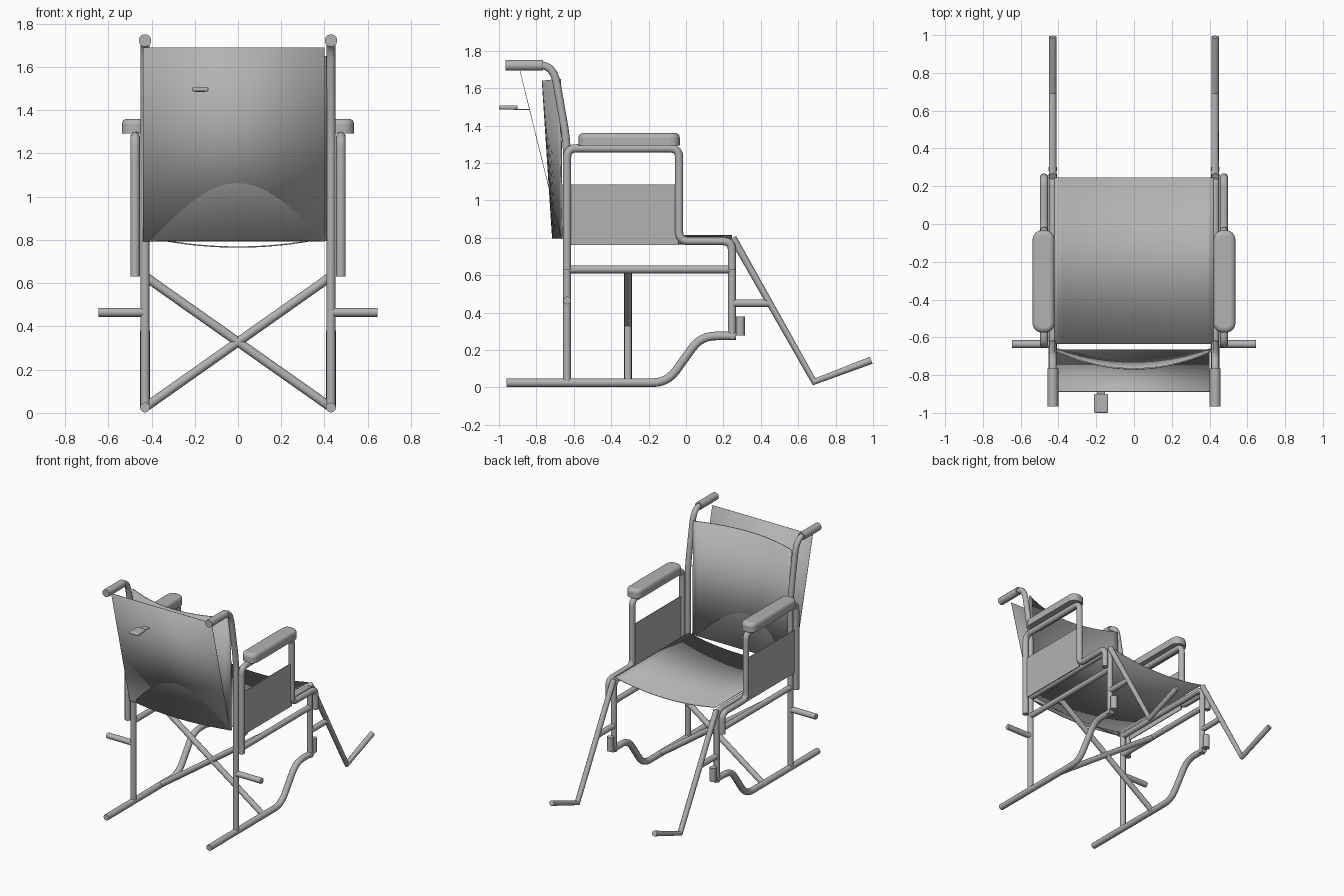
import bpy
import bmesh
from math import radians
from mathutils import Vector

cube = bpy.data.objects.get("Cube")
if cube:
    bpy.data.objects.remove(cube, do_unlink=True)

# One grey for everything
GREY = (0.45, 0.45, 0.45, 1.0)
grey = bpy.data.materials.new("plain_grey")
grey.use_nodes = True
grey.diffuse_color = GREY
grey.node_tree.nodes["Principled BSDF"].inputs["Base Color"].default_value = GREY

SIDES = (("left", 1), ("right", -1))
FRAME_X, ARM_X = 0.43, 0.476
BACK_Y, FRONT_Y = -0.636, 0.246
TUBE = 0.021


def finish(obj, smooth=True):
    obj.data.materials.clear()
    obj.data.materials.append(grey)
    bpy.ops.object.select_all(action="DESELECT")
    obj.select_set(True)
    bpy.context.view_layer.objects.active = obj
    if obj.type == "CURVE":
        bpy.ops.object.convert(target="MESH")
        obj = bpy.context.object
    if smooth:
        bpy.ops.object.shade_smooth_by_angle(angle=radians(40))
    return obj


def rounded(points, bend, steps=6):
    """Replace each inner corner by a short curve."""
    pts = [Vector(p) for p in points]
    path = [pts[0]]
    for a, b, c in zip(pts, pts[1:], pts[2:]):
        if bend == 0:
            path.append(b)
            continue
        start = b + (a - b).normalized() * min(bend, (a - b).length * 0.49)
        end = b + (c - b).normalized() * min(bend, (c - b).length * 0.49)
        for i in range(steps + 1):
            t = i / steps
            path.append(start * (1 - t) ** 2 + b * 2 * t * (1 - t) + end * t * t)
    return path + [pts[-1]]


def tube(name, points, radius=TUBE, bend=0.0):
    path = rounded(points, bend)
    curve = bpy.data.curves.new(name, "CURVE")
    curve.dimensions = "3D"
    curve.bevel_depth = radius
    curve.bevel_resolution = 4
    curve.use_fill_caps = True
    spline = curve.splines.new("POLY")
    spline.points.add(len(path) - 1)
    for point, co in zip(spline.points, path):
        point.co = (*co, 1)
    obj = bpy.data.objects.new(name, curve)
    bpy.context.collection.objects.link(obj)
    return finish(obj)


def side_tube(name, x, yz, radius=TUBE, bend=0.0):
    """The same tube on both sides, drawn in the y-z plane."""
    for side, s in SIDES:
        tube(f"{side}_{name}", [(s * x, y, z) for y, z in yz], radius, bend)


def sheet(name, func, thickness, columns=24):
    """Fabric between two edges; func(u, v) with u across and v along."""
    bm = bmesh.new()
    rows = [[bm.verts.new(func(2 * i / columns - 1, v)) for i in range(columns + 1)]
            for v in (0, 1)]
    for i in range(columns):
        bm.faces.new((rows[0][i], rows[0][i + 1], rows[1][i + 1], rows[1][i]))
    mesh = bpy.data.meshes.new(name)
    bm.to_mesh(mesh)
    bm.free()
    obj = bpy.data.objects.new(name, mesh)
    bpy.context.collection.objects.link(obj)
    solid = obj.modifiers.new("thickness", "SOLIDIFY")
    solid.thickness = thickness
    solid.offset = 0
    return finish(obj)


def box(name, low, high, bevel=0.0):
    low, high = Vector(low), Vector(high)
    bpy.ops.mesh.primitive_cube_add(size=1, location=(low + high) / 2)
    obj = bpy.context.object
    obj.name = name
    obj.scale = high - low
    bpy.ops.object.transform_apply(location=False, rotation=False, scale=True)
    if bevel:
        mod = obj.modifiers.new("rounding", "BEVEL")
        mod.width = bevel
        mod.segments = 3
    return finish(obj)


# Base rail rising to the front post, which bends back as the seat rail
side_tube("base_rail", FRAME_X,
          [(-0.96, 0.025), (-0.1, 0.025), (0.08, 0.275), (FRONT_Y + 0.02, 0.275)],
          0.023, 0.08)
side_tube("seat_rail", FRAME_X,
          [(FRONT_Y, 0.255), (FRONT_Y, 0.785), (BACK_Y, 0.785)], TUBE, 0.05)
side_tube("lower_rail", FRAME_X, [(BACK_Y, 0.631), (FRONT_Y, 0.631)])

# Back upright leaning into the push handle
side_tube("back_upright", FRAME_X,
          [(BACK_Y, 0.025), (BACK_Y, 1.31), (-0.708, 1.722), (-0.85, 1.722)], TUBE, 0.1)
side_tube("handle_grip", FRAME_X, [(-0.965, 1.722), (-0.765, 1.722)], 0.029)

# Arm frame stepping down beside the seat
side_tube("arm_frame", ARM_X,
          [(BACK_Y, 0.63), (BACK_Y, 1.278), (-0.037, 1.278), (-0.037, 0.782),
           (FRONT_Y, 0.782), (FRONT_Y, 0.63)], 0.022, 0.05)

# Leg rest with its foot bar, brace and catch
side_tube("leg_rest", FRAME_X, [(0.25, 0.8), (0.685, 0.03), (0.99, 0.145)], 0.02)
side_tube("leg_brace", FRAME_X, [(FRONT_Y, 0.45), (0.445, 0.45)])
side_tube("leg_catch", FRAME_X, [(0.291, 0.277), (0.291, 0.38)], 0.024)

for side, s in SIDES:
    # Folding cross brace, axle stub
    tube(f"{side}_cross_brace",
         [(s * FRAME_X, -0.31, 0.025), (-s * FRAME_X, -0.31, 0.631)])
    tube(f"{side}_axle_stub",
         [(s * FRAME_X, BACK_Y, 0.465), (s * 0.645, BACK_Y, 0.465)])
    # Side panel
    box(f"{side}_side_panel", (s * ARM_X - 0.003, -0.63, 0.76),
        (s * ARM_X + 0.003, -0.04, 1.085))
    # Arm pad with round ends and softened top
    pad = box(f"{side}_arm_pad", (s * 0.479 - 0.058, -0.575, 1.293),
              (s * 0.479 + 0.058, -0.033, 1.36))
    pad.modifiers.clear()
    bm = bmesh.new()
    bm.from_mesh(pad.data)
    upright = [e for e in bm.edges
               if abs(e.verts[0].co.z - e.verts[1].co.z) > 0.01]
    bmesh.ops.bevel(bm, geom=upright, offset=0.05, segments=6, profile=0.5,
                    affect="EDGES")
    top = max(v.co.z for v in bm.verts)
    rim = [e for e in bm.edges if all(v.co.z > top - 0.001 for v in e.verts)]
    bmesh.ops.bevel(bm, geom=rim, offset=0.025, segments=4, profile=0.5,
                    affect="EDGES")
    bm.to_mesh(pad.data)
    bm.free()
    finish(pad)

# Sagging seat, curved backrest and the flat cover behind it
sheet("seat", lambda u, v: (0.42 * u, -0.635 + 0.88 * v,
                            0.767 + 0.046 * u * u), 0.006)
sheet("backrest", lambda u, v: (0.41 * u,
                                -0.712 - 0.055 * v + (0.05 + 0.045 * v) * u * u,
                                0.795 + 0.845 * v + 0.01 * v * u * u), 0.008)
sheet("back_cover", lambda u, v: (0.42 * u - 0.02, -0.665 - 0.222 * v,
                                  0.792 + 0.898 * v), 0.003, 1)

# Small tab on the back cover
box("tab_stem", (-0.197, -0.92, 1.484), (-0.153, -0.838, 1.489))
box("tab_plate", (-0.212, -1.0, 1.486), (-0.137, -0.9, 1.507), 0.008)
